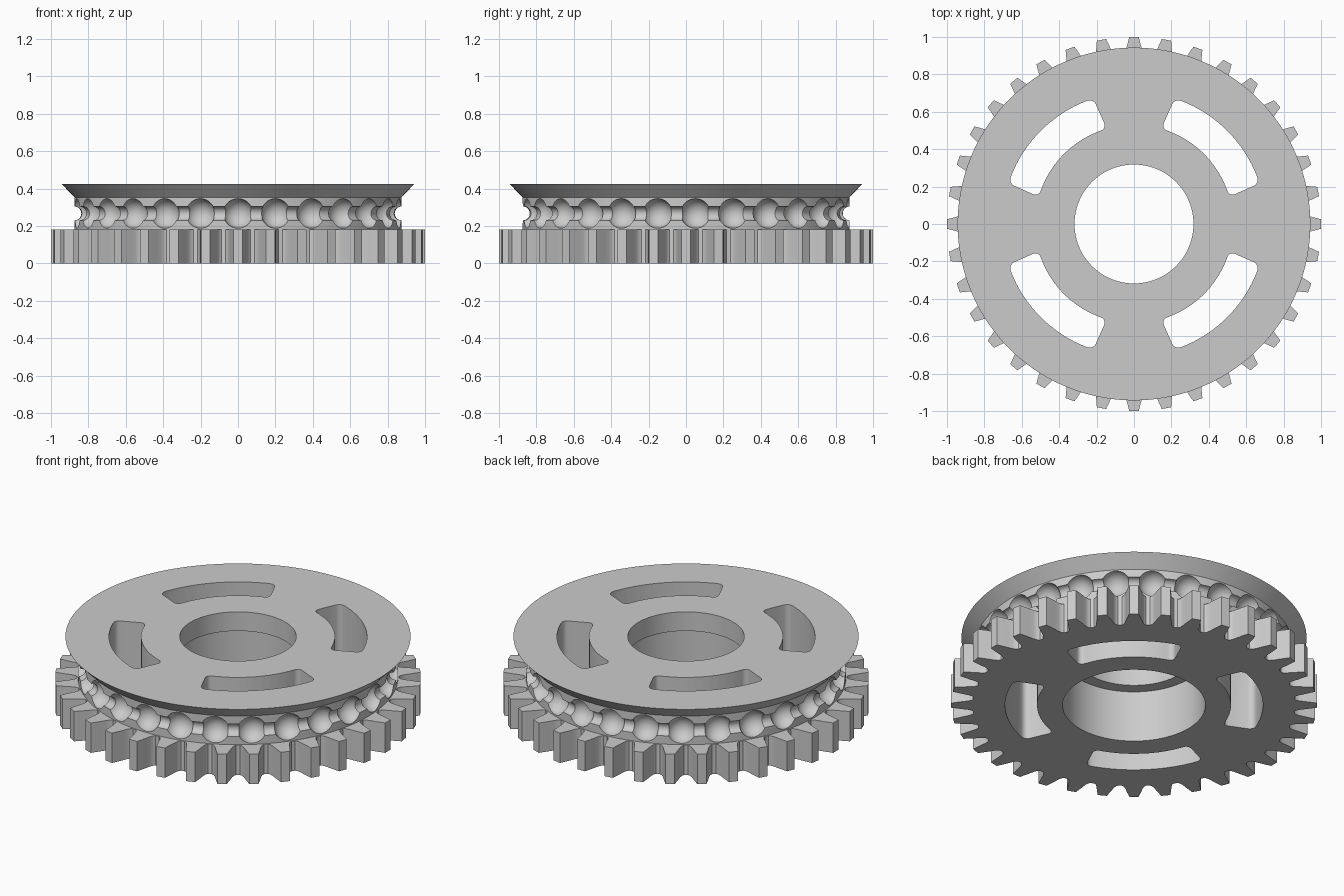
import bpy, bmesh
from math import sin, cos, pi, radians
from mathutils import Matrix

if "Cube" in bpy.data.objects:
    bpy.data.objects.remove(bpy.data.objects["Cube"])

TOP, GEAR_TOP, RIM, GROOVE_Z = 0.425, 0.18, 0.875, 0.267
TEETH, POCKETS, SEG = 36, 27, 144

grey = bpy.data.materials.new("plain grey")
grey.use_nodes = True
grey.diffuse_color = (0.6, 0.6, 0.6, 1)
grey.node_tree.nodes["Principled BSDF"].inputs["Base Color"].default_value = (0.6, 0.6, 0.6, 1)


def polar(r, deg):
    return r * cos(radians(deg)), r * sin(radians(deg))


def make_object(name, bm):
    bmesh.ops.recalc_face_normals(bm, faces=bm.faces)
    mesh = bpy.data.meshes.new(name)
    bm.to_mesh(mesh)
    bm.free()
    mesh.materials.append(grey)
    ob = bpy.data.objects.new(name, mesh)
    bpy.context.collection.objects.link(ob)
    return ob


def add_prism(bm, outline, z0, z1, corners=(), radius=0.0):
    """Extrude a flat outline, rounding the chosen corners first."""
    verts = [bm.verts.new((x, y, z0)) for x, y in outline]
    face = bm.faces.new(verts)
    if corners:
        bmesh.ops.bevel(bm, geom=[verts[i] for i in corners], offset=radius,
                        segments=5, profile=0.5, affect='VERTICES')
        face = next(f for f in bm.faces if all(abs(v.co.z - z0) < 1e-6 for v in f.verts)
                    and len(f.edges) > 4 and all(len(e.link_faces) == 1 for e in f.edges))
    new = bmesh.ops.extrude_face_region(bm, geom=[face])["geom"]
    bmesh.ops.translate(bm, vec=(0, 0, z1 - z0),
                        verts=[g for g in new if isinstance(g, bmesh.types.BMVert)])


def combine(target, tool, operation):
    mod = target.modifiers.new(operation.lower(), 'BOOLEAN')
    mod.operation, mod.solver, mod.object = operation, 'EXACT', tool
    bpy.context.view_layer.objects.active = target
    bpy.ops.object.modifier_apply(modifier=mod.name)
    bpy.data.objects.remove(tool)


# Toothed gear ring at the bottom
flank = [(1.45, 1.0), (2.5, 0.94), (3.0, 0.91), (3.6, 0.89), (4.3, 0.881)]
tooth = [(-a, r) for a, r in reversed(flank)] + flank
pitch = 360 / TEETH
bm = bmesh.new()
add_prism(bm, [polar(r, i * pitch + a) for i in range(TEETH) for a, r in tooth], 0, GEAR_TOP)
gear = make_object("geared_chain_pulley", bm)

# Turned drum with a cord groove and a flared top flange
profile = [(0, 0.06), (RIM, 0.06), (RIM, 0.2)]
profile += [(RIM - 0.037 * sin(t), GROOVE_Z - 0.037 * cos(t))
            for t in [pi * k / 10 for k in range(11)]]
profile += [(RIM, 0.353), (0.943, TOP), (0, TOP)]
bm = bmesh.new()
verts = [bm.verts.new((r, 0, z)) for r, z in profile]
edges = [bm.edges.new(pair) for pair in zip(verts, verts[1:])]
bmesh.ops.spin(bm, geom=verts + edges, cent=(0, 0, 0), axis=(0, 0, 1),
               angle=2 * pi, steps=SEG, use_merge=True)
bmesh.ops.remove_doubles(bm, verts=bm.verts, dist=1e-5)
combine(gear, make_object("drum", bm), 'UNION')

# Bead pockets around the drum
bm = bmesh.new()
for i in range(POCKETS):
    x, y = polar(RIM, -90 + i * 360 / POCKETS)
    bmesh.ops.create_uvsphere(bm, u_segments=32, v_segments=20, radius=0.079,
                              matrix=Matrix.Translation((x, y, GROOVE_Z)))
combine(gear, make_object("bead_pockets", bm), 'DIFFERENCE')

# Stepped centre bore
for radius, z0, z1 in ((0.318, 0.2, 0.6), (0.39, -0.2, 0.31)):
    bm = bmesh.new()
    add_prism(bm, [polar(radius, 360 * k / 96) for k in range(96)], z0, z1)
    combine(gear, make_object("bore", bm), 'DIFFERENCE')

# Four curved slots with rounded corners
STEPS = 12
for q in range(4):
    mid = 45 + 90 * q
    arc = [2 * k / STEPS - 1 for k in range(STEPS + 1)]
    outline = [polar(0.705, mid + 27 * t) for t in arc]
    outline += [polar(0.53, mid - 29 * t) for t in arc]
    bm = bmesh.new()
    add_prism(bm, outline, -0.2, 0.6, (0, STEPS, STEPS + 1, 2 * STEPS + 1), 0.032)
    combine(gear, make_object("slot", bm), 'DIFFERENCE')

# Smooth curved walls, keep crisp edges
bpy.ops.object.select_all(action='DESELECT')
gear.select_set(True)
bpy.context.view_layer.objects.active = gear
bpy.ops.object.shade_smooth_by_angle(angle=radians(28))
